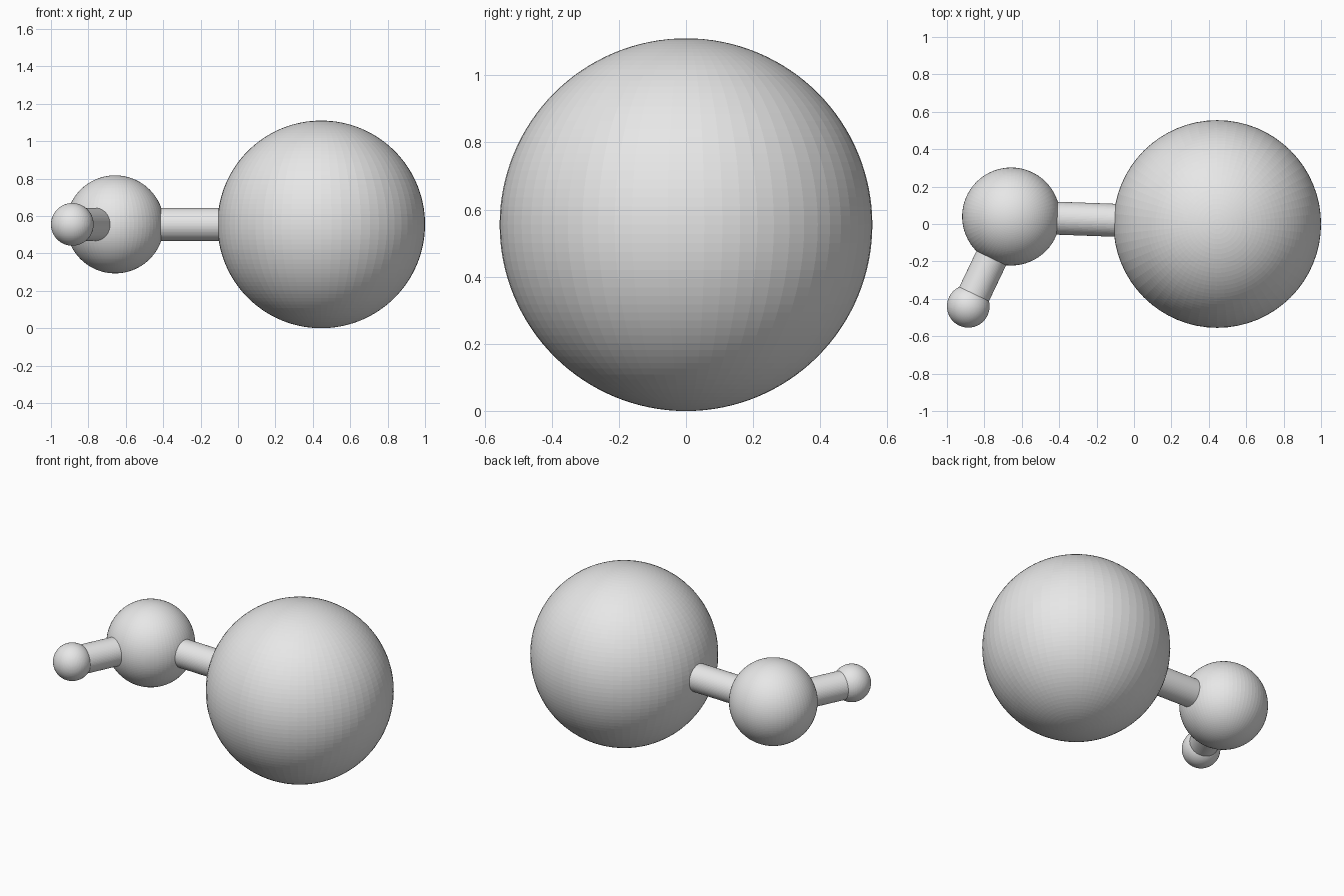
import bpy
from mathutils import Vector

cube = bpy.data.objects.get("Cube")
if cube:
    bpy.data.objects.remove(cube, do_unlink=True)

# One plain grey for every part
grey = bpy.data.materials.new("light_grey")
grey.use_nodes = True
colour = (0.8, 0.8, 0.8, 1.0)
grey.diffuse_color = colour
grey.node_tree.nodes["Principled BSDF"].inputs["Base Color"].default_value = colour


def finish(name):
    obj = bpy.context.object
    obj.name = name
    obj.data.name = name
    obj.data.materials.append(grey)
    return obj


def ball(name, centre, radius):
    bpy.ops.mesh.primitive_uv_sphere_add(
        segments=64, ring_count=64, radius=radius, location=centre)
    return finish(name)


def rod(name, start, end, radius=0.088):
    axis = end - start
    bpy.ops.mesh.primitive_cylinder_add(
        vertices=64, radius=radius, depth=axis.length, location=(start + end) / 2,
        rotation=axis.to_track_quat("Z", "Y").to_euler())
    return finish(name)


# Ball centres all lie in one level plane
HEIGHT = 0.555
large = Vector((0.445, 0.0, HEIGHT))
medium = Vector((-0.657, 0.04, HEIGHT))
small = Vector((-0.886, -0.44, HEIGHT))

# Three balls
ball("large_ball", large, 0.555)
ball("medium_ball", medium, 0.262)
ball("small_ball", small, 0.114)

# Connecting rods run from centre to centre
rod("long_rod", medium, large)
rod("short_rod", medium, small)
